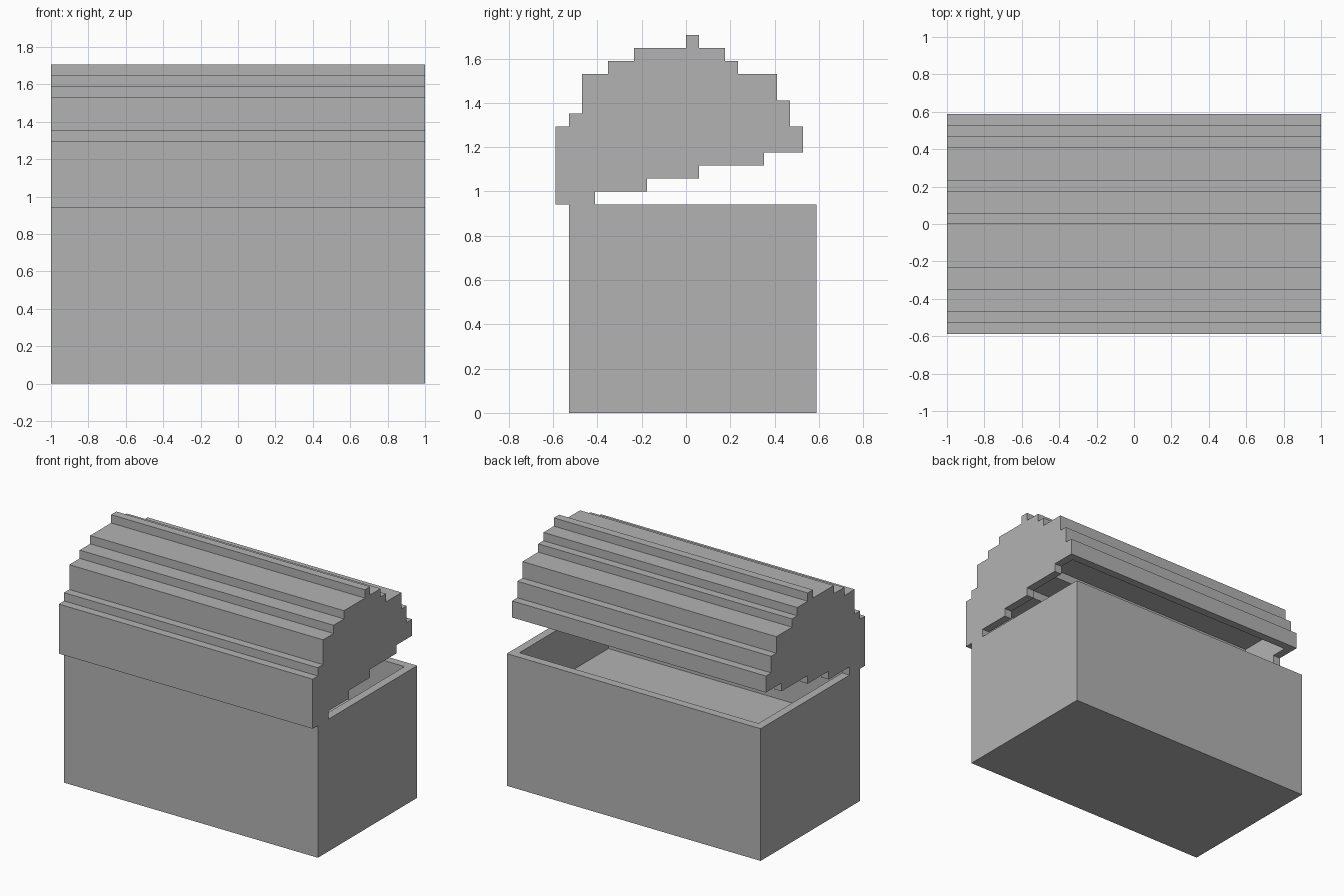
import bpy
import bmesh

if "Cube" in bpy.data.objects:
    bpy.data.objects.remove(bpy.data.objects["Cube"], do_unlink=True)

U = 2 / 34  # size of one block

grey = bpy.data.materials.new("plain_grey")
grey.use_nodes = True
grey.diffuse_color = (0.45, 0.45, 0.45, 1)
grey.node_tree.nodes["Principled BSDF"].inputs["Base Color"].default_value = (0.45, 0.45, 0.45, 1)


def extrude_profile(name, profile, half_width):
    """Extrude a (y, z) outline, in blocks, symmetrically along x."""
    bm = bmesh.new()
    face = bm.faces.new([bm.verts.new((-half_width * U, y * U, z * U)) for y, z in profile])
    out = bmesh.ops.extrude_face_region(bm, geom=[face])
    moved = [g for g in out["geom"] if isinstance(g, bmesh.types.BMVert)]
    bmesh.ops.translate(bm, verts=moved, vec=(2 * half_width * U, 0, 0))
    bmesh.ops.recalc_face_normals(bm, faces=bm.faces)
    mesh = bpy.data.meshes.new(name)
    bm.to_mesh(mesh)
    bm.free()
    mesh.materials.append(grey)
    obj = bpy.data.objects.new(name, mesh)
    bpy.context.collection.objects.link(obj)
    return obj


def hollow(obj, profile):
    """Cut a cavity one block in from each end, then drop the cutter."""
    cutter = extrude_profile(obj.name + "_cutter", profile, 16)
    cutter.hide_render = True
    mod = obj.modifiers.new("cavity", "BOOLEAN")
    mod.operation = "DIFFERENCE"
    mod.solver = "EXACT"
    mod.object = cutter
    bpy.context.view_layer.objects.active = obj
    bpy.ops.object.modifier_apply(modifier=mod.name)
    bpy.data.objects.remove(cutter, do_unlink=True)


def steps(start, moves):
    """Staircase outline from alternating (dy, dz) runs."""
    pts = [start]
    for dy, dz in moves:
        y, z = pts[-1]
        if dy:
            y += dy
            pts.append((y, z))
        if dz:
            z += dz
            pts.append((y, z))
    return pts


# Chest body with a shallow tray inside
body = extrude_profile("chest_body", [(-9, 0), (10, 0), (10, 16), (-9, 16)], 17)
hollow(body, [(-8, 10), (9, 10), (9, 20), (-8, 20)])

# Tilted lid: stepped underside, then the stepped arch back to the front
lid = extrude_profile("chest_lid", steps((-10, 16), [
    (3, 1), (4, 1), (4, 1), (5, 1), (3, 2),
    (-1, 2), (-1, 2), (-3, 1), (-1, 1), (-2, 1),
    (-1, -1), (-4, -1), (-2, -1), (-2, -3), (-1, -1), (-1, 0)]), 17)

# Lid cavity, open underneath
hollow(lid, steps((-8, 12), [
    (16, 9), (-1, 2), (-6, -1), (-4, -1), (-11 + 6, 0)]))
